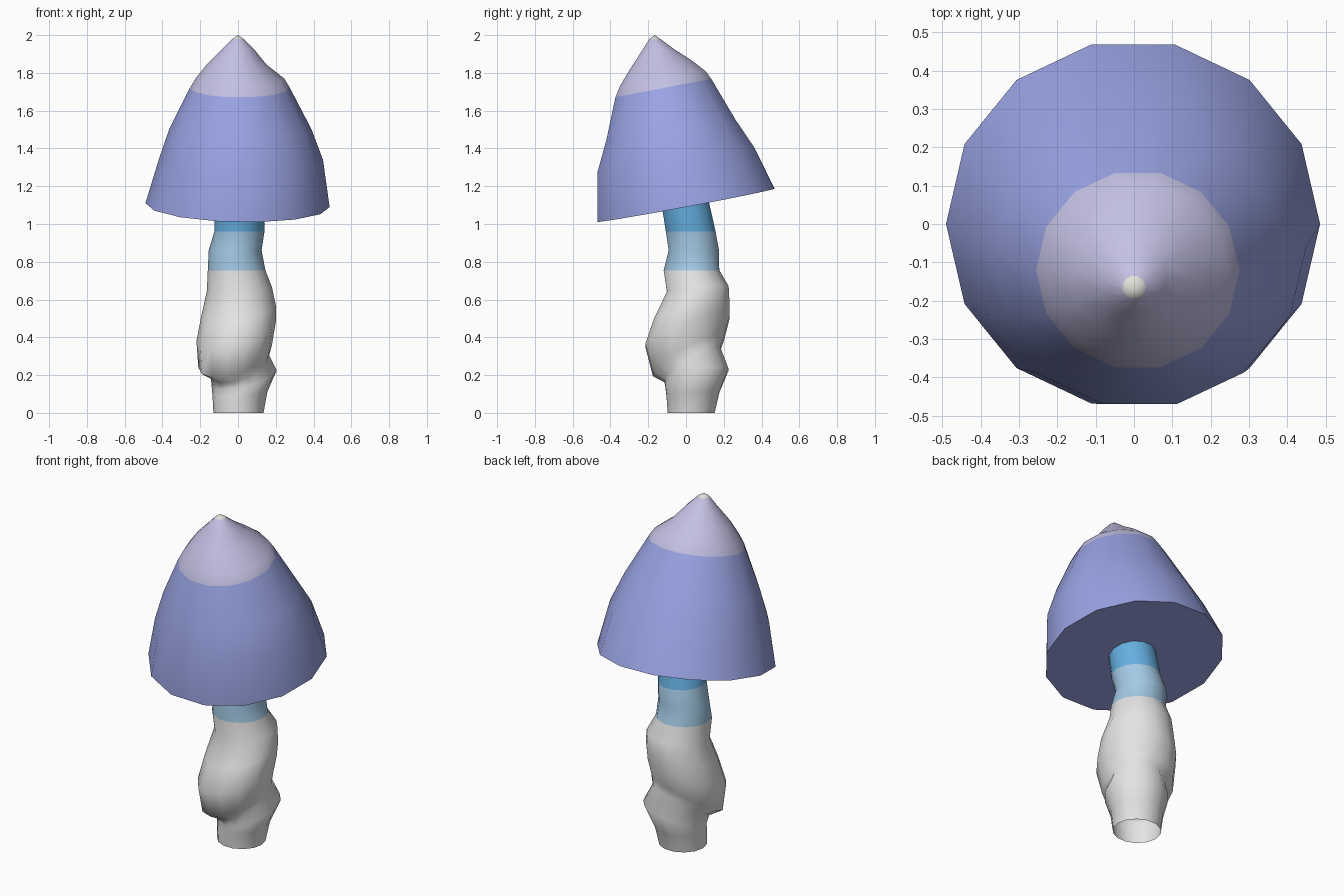
import bpy
import bmesh
from math import cos, sin, pi, radians

default_cube = bpy.data.objects.get("Cube")
if default_cube:
    bpy.data.objects.remove(default_cube, do_unlink=True)


def make_material(name, red, green, blue):
    material = bpy.data.materials.new(name)
    material.use_nodes = True
    colour = (red, green, blue, 1)
    material.diffuse_color = colour
    shader = next(n for n in material.node_tree.nodes if n.type == "BSDF_PRINCIPLED")
    shader.inputs["Base Color"].default_value = colour
    return material


periwinkle = make_material("periwinkle", .32, .37, .77)
lilac = make_material("pale lilac", .55, .53, .77)
ivory = make_material("ivory tip", .75, .77, .7)
white = make_material("stem white", .78, .78, .79)
pale_blue = make_material("pale blue", .37, .59, .79)
sky_blue = make_material("sky blue", .13, .43, .75)


def add_ring(bm, sides, left, right, front, back, height, lean_x, lean_y):
    """One leaning oval; lean is the rise from centre to the +x or +y edge."""
    ring = []
    for i in range(sides):
        c, s = cos(2 * pi * i / sides), sin(2 * pi * i / sides)
        x = (left + right) / 2 + (right - left) / 2 * c
        y = (front + back) / 2 + (back - front) / 2 * s
        ring.append(bm.verts.new((x, y, height + lean_x * c + lean_y * s)))
    return ring


def loft(name, sections, sides, materials, bands, tip=None, close_base=False):
    """Skin the ovals; bands gives the material slot of each step upward."""
    bm = bmesh.new()
    rings = [add_ring(bm, sides, *section) for section in sections]
    for lower, upper, band in zip(rings, rings[1:], bands):
        for i in range(sides):
            j = (i + 1) % sides
            face = bm.faces.new((lower[i], lower[j], upper[j], upper[i]))
            face.material_index = band
    if close_base:
        bm.faces.new(rings[0][::-1])
    if tip:
        point = bm.verts.new(tip)
        top = rings[-1]
        for i in range(sides):
            face = bm.faces.new((top[i], top[(i + 1) % sides], point))
            face.material_index = len(materials) - 1

    mesh = bpy.data.meshes.new(name)
    bm.to_mesh(mesh)
    bm.free()
    for material in materials:
        mesh.materials.append(material)
    part = bpy.data.objects.new(name, mesh)
    bpy.context.collection.objects.link(part)
    bpy.ops.object.select_all(action="DESELECT")
    part.select_set(True)
    bpy.context.view_layer.objects.active = part
    bpy.ops.object.shade_smooth_by_angle(angle=radians(55))
    return part


# Leaning cap: left, right, front, back, height, lean_x, lean_y
cap_sections = [
    (-.49, .485, -.48, .48, 1.1, -.01, .09),
    (-.42, .45, -.48, .37, 1.34, 0, .07),
    (-.365, .39, -.43, .27, 1.5, 0, .055),
    (-.255, .275, -.38, .14, 1.72, 0, .05),
    (-.225, .245, -.355, .11, 1.77, 0, .04),
    (-.165, .15, -.3, .03, 1.845, 0, .025),
    (-.085, .085, -.23, -.06, 1.925, 0, 0),
    (-.03, .03, -.195, -.135, 1.98, 0, 0),
]
loft("mushroom_cap", cap_sections, 14, [periwinkle, lilac, ivory],
     [0] * 3 + [1] * 4, tip=(0, -.165, 2), close_base=True)

# Lumpy hollow stem with a slanting fold near the base
stem_sections = [
    (-.13, .135, -.1, .155, 0, 0, 0),
    (-.135, .155, -.107, .18, .1, .01, .01),
    (-.14, .205, -.113, .228, .185, .04, .045),
    (-.145, .165, -.117, .185, .255, .05, .085),
    (-.21, .18, -.18, .205, .3, .06, .095),
    (-.22, .2, -.22, .235, .43, .05, .075),
    (-.195, .2, -.175, .235, .54, .03, .05),
    (-.165, .18, -.105, .23, .655, .01, .015),
    (-.16, .145, -.122, .18, .755, 0, 0),
    (-.155, .125, -.095, .178, .86, 0, 0),
    (-.125, .14, -.11, .16, .96, 0, 0),
    (-.12, .14, -.135, .115, 1.14, 0, .02),
]
loft("mushroom_stem", stem_sections, 14, [white, pale_blue, sky_blue],
     [0] * 8 + [1] * 2 + [2])
